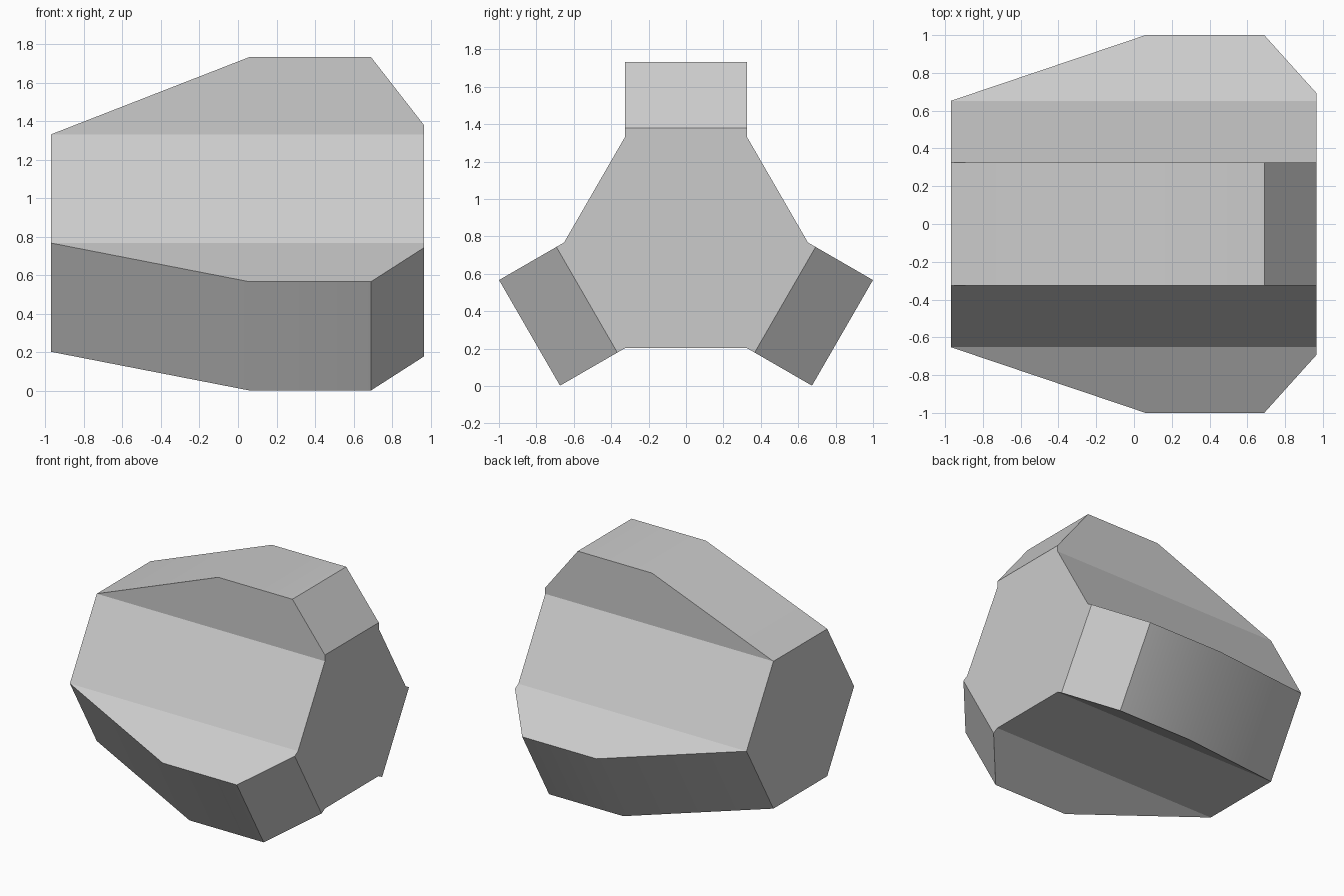
import bpy
import bmesh
from math import radians
from mathutils import Matrix, Vector

cube = bpy.data.objects.get("Cube")
if cube:
    bpy.data.objects.remove(cube, do_unlink=True)

# One plain grey for the whole body
grey = bpy.data.materials.new("grey")
grey.use_nodes = True
colour = (0.6, 0.6, 0.6, 1)
grey.diffuse_color = colour
grey.node_tree.nodes["Principled BSDF"].inputs["Base Color"].default_value = colour

AXIS_Z = 0.767      # height of the long axis
HALF = 0.326        # half the width of a rib and of a core side
CORE = HALF * 3 ** 0.5

# Rib height measured from the axis, at stations along x
stations = [(-0.97, CORE), (0.06, 0.966), (0.69, 0.966), (0.966, 0.612)]


def section(bm, x, radius):
    """Hexagon with a rib on every second side."""
    ring = []
    for i in range(3):
        turn = Matrix.Rotation(radians(120 * i), 3, 'X')
        for y, z in ((-HALF, CORE), (-HALF, radius), (HALF, radius), (HALF, CORE)):
            p = turn @ Vector((x, -y, z))
            ring.append(bm.verts.new((p.x, p.y, p.z + AXIS_Z)))
    return ring


# Loft the sections, close both ends and tidy the flat areas
bm = bmesh.new()
rings = [section(bm, x, r) for x, r in stations]
for a, b in zip(rings, rings[1:]):
    for i in range(len(a)):
        j = (i + 1) % len(a)
        bm.faces.new((a[i], a[j], b[j], b[i]))
bm.faces.new(rings[0])
bm.faces.new(rings[-1])
bmesh.ops.remove_doubles(bm, verts=bm.verts, dist=0.001)
bmesh.ops.dissolve_limit(bm, angle_limit=radians(1), verts=bm.verts, edges=bm.edges)
bmesh.ops.recalc_face_normals(bm, faces=bm.faces)

mesh = bpy.data.meshes.new("ribbed_body")
bm.to_mesh(mesh)
bm.free()
mesh.materials.append(grey)
body = bpy.data.objects.new("ribbed_body", mesh)
bpy.context.collection.objects.link(body)

# Soften the gentle bend on each rib, keep the other edges sharp
bpy.ops.object.select_all(action='DESELECT')
body.select_set(True)
bpy.context.view_layer.objects.active = body
bpy.ops.object.shade_smooth_by_angle(angle=radians(25))
